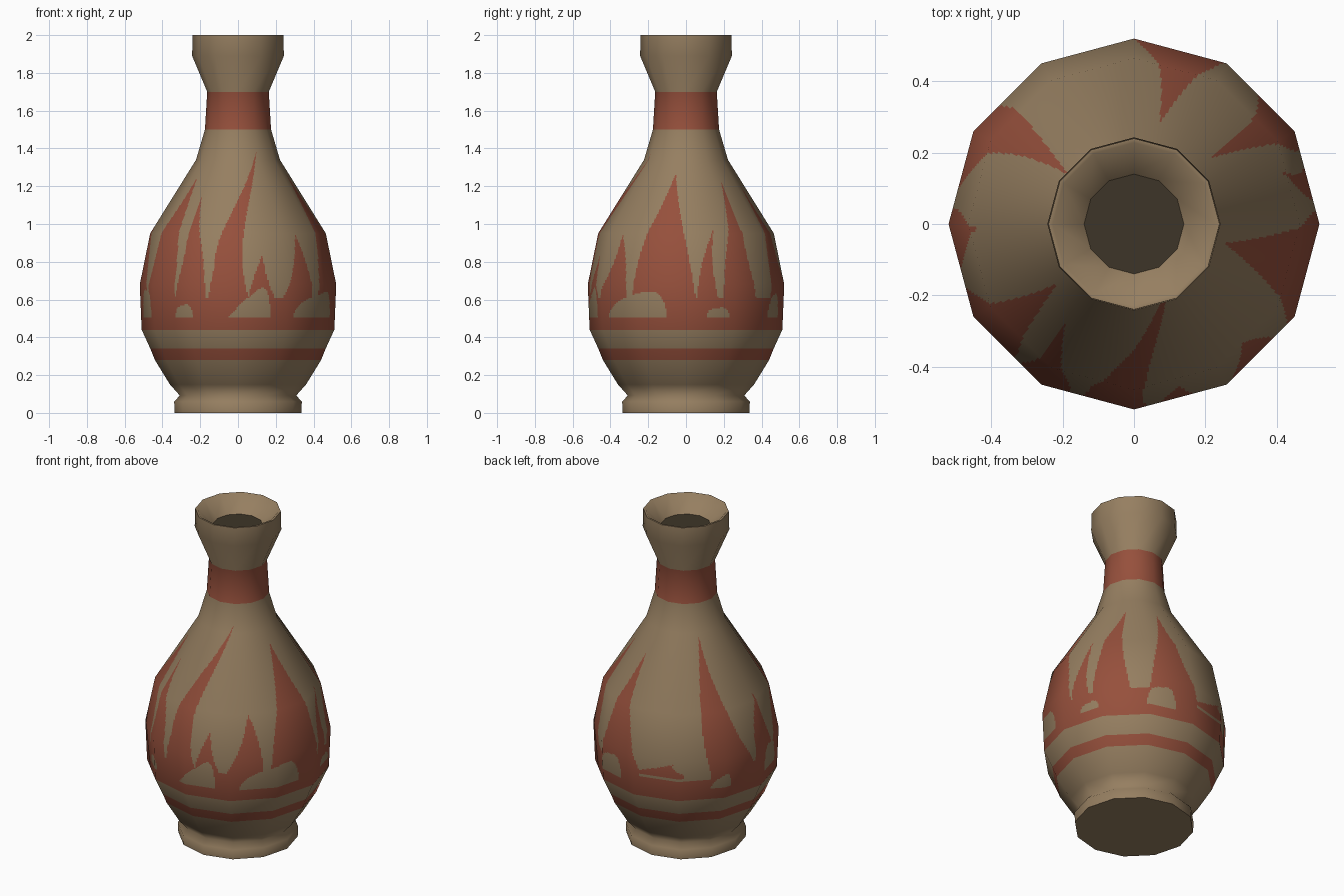
import bpy, math
from mathutils import Vector

if "Cube" in bpy.data.objects:
    bpy.data.objects.remove(bpy.data.objects["Cube"])

SIDES = 12


def material(name, rgb):
    m = bpy.data.materials.new(name)
    m.diffuse_color = (*rgb, 1)
    m.use_nodes = True
    m.node_tree.nodes["Principled BSDF"].inputs["Base Color"].default_value = m.diffuse_color
    return m


MATS = [material("clay beige", (0.305, 0.212, 0.119)),
        material("terracotta red", (0.305, 0.080, 0.045)),
        material("dark interior", (0.048, 0.036, 0.021))]

# Outer profile of the vase: radius, height
PROFILE = [(.335, 0), (.338, .06), (.308, .092), (.36, .15), (.44, .28), (.464, .34),
           (.51, .44), (.52, .68), (.465, .95), (.222, 1.34), (.175, 1.5),
           (.163, 1.7), (.243, 1.89), (.24, 2.0)]
LIP = [(.24, 2.0), (.228, 2.0), (.14, 1.91)]

# Flames: tip angle, tip height, left/right at mid height, left/right at base
# (degrees around the vase, 0 = front, 90 = right)
FLAMES = [(-10, .94, -15, -8, -18, -4), (29, 1.39, -9, 5, -13, 7),
          (16, .84, 10, 18, 6, 23), (42, .95, 37, 49, 27, 51),
          (78, 1.27, 63, 89, 56, 96), (109, .97, 100, 107, 97, 110),
          (131, 1.23, 118, 132, 113, 138), (166, 1.22, 156, 172, 150, 184),
          (208, .67, 198, 207, 184, 214), (233, 1.33, 226, 244, 231, 264),
          (272, .99, 266, 280, 265, 288), (308, 1.25, 298, 316, 288, 318),
          (325, 1.15, 324, 336, 318, 340)]
# Gaps in the red band: centre angle, half width, top height at left and right
GAPS = [(-35, 7, .56, .58), (7, 13, .52, .71), (57, 21, .58, .67), (110, 7, .55, .56),
        (158, 10, .61, .64), (-75, 9, .66, .64), (238, 7, .54, .60)]


def delta(a, b):
    return (a - b + 180) % 360 - 180


def in_flame(a, z, flame):
    tip, top, ml, mr, bl, br = flame
    t = (z - .6) / (top - .6)
    if not -.3 < t < 1:
        return False
    t = max(t, 0)
    # curve through base, middle and tip
    wb, wm = 2 * (t - .5) * (t - 1), -4 * t * (t - 1)
    left = wb * (bl - tip) + wm * (ml - tip)
    right = wb * (br - tip) + wm * (mr - tip)
    return left < delta(a, tip) < right


def in_gap(a, z, gap):
    centre, half, left, right = gap
    u = delta(a, centre) / half
    if abs(u) >= 1:
        return False
    top = left + (right - left) * (u + 1) / 2
    return .5 < z < .5 + (top - .5) * (1 - u ** 4) ** .5


def paint_belly(a, z):
    if z < .5:
        return 1
    if any(in_gap(a, z, g) for g in GAPS):
        return 0
    floor = .56 if 184 < a % 360 < 231 else .61
    return int(z < floor or any(in_flame(a, z, f) for f in FLAMES))


def with_normals(points):
    """Add a smooth profile normal to every point."""
    pts = [Vector(p) for p in points]
    segs = [Vector((b.y - a.y, a.x - b.x)).normalized() for a, b in zip(pts, pts[1:])]
    return [(p, (segs[max(i - 1, 0)] + segs[min(i, len(segs) - 1)]).normalized())
            for i, p in enumerate(pts)]


def lathe(name, points, paint, sub=1, step=9.0, cap=None):
    """Twelve-sided turned part; sub and step refine the flat panels for painting."""
    rows = []
    for (p, n), (q, m) in zip(points, points[1:]):
        count = max(1, round(abs(q.y - p.y) / step))
        rows += [(p.lerp(q, k / count), n.lerp(m, k / count)) for k in range(count)]
    rows.append(points[-1])
    cols = []
    for i in range(SIDES * sub):
        k, f = divmod(i, sub)
        c = [Vector((math.sin(t), -math.cos(t))) for t in
             (2 * math.pi * k / SIDES, 2 * math.pi * (k + 1) / SIDES)]
        cols.append(c[0].lerp(c[1], f / sub))
    n = len(cols)
    verts = [(c.x * p.x, c.y * p.x, p.y) for p, _ in rows for c in cols]
    normals = [Vector((c.x * m.x, c.y * m.x, m.y)).normalized() for _, m in rows for c in cols]
    faces, mats = [], []
    for j in range(len(rows) - 1):
        z = (rows[j][0].y + rows[j + 1][0].y) / 2
        for i in range(n):
            k = (i + 1) % n
            faces.append((j * n + i, j * n + k, j * n + n + k, j * n + n + i))
            mats.append(paint(360 * (i + .5) / n, z))
    mesh = bpy.data.meshes.new(name)
    mesh.from_pydata(verts, [], faces)
    for m in MATS:
        mesh.materials.append(m)
    mesh.polygons.foreach_set("material_index", mats)
    mesh.shade_smooth()
    mesh.normals_split_custom_set_from_vertices(normals)
    ob = bpy.data.objects.new(name, mesh)
    bpy.context.collection.objects.link(ob)
    return ob


def disc(name, radius, z, mat, up):
    ring = [(radius * math.sin(2 * math.pi * k / SIDES),
             -radius * math.cos(2 * math.pi * k / SIDES), z) for k in range(SIDES)]
    mesh = bpy.data.meshes.new(name)
    mesh.from_pydata(ring if up else ring[::-1], [], [tuple(range(SIDES))])
    mesh.materials.append(mat)
    bpy.context.collection.objects.link(bpy.data.objects.new(name, mesh))


outer = with_normals(PROFILE)


def plain(a, z):
    return 0


# Foot and lower bowl with its red stripe
lathe("foot", outer[0:3], plain)
lathe("lower_bowl", outer[2:7], lambda a, z: int(.28 < z < .34))
# Belly with painted flames
lathe("painted_belly", outer[6:11], paint_belly, sub=30, step=.008)
# Red neck, flared mouth and sloping lip
lathe("neck", outer[10:12], lambda a, z: 1)
lathe("mouth", outer[11:14], plain)
lathe("lip", with_normals(LIP), plain)
# Underside and dark opening
disc("underside", .335, 0, MATS[0], False)
disc("opening", .14, 1.91, MATS[2], True)
